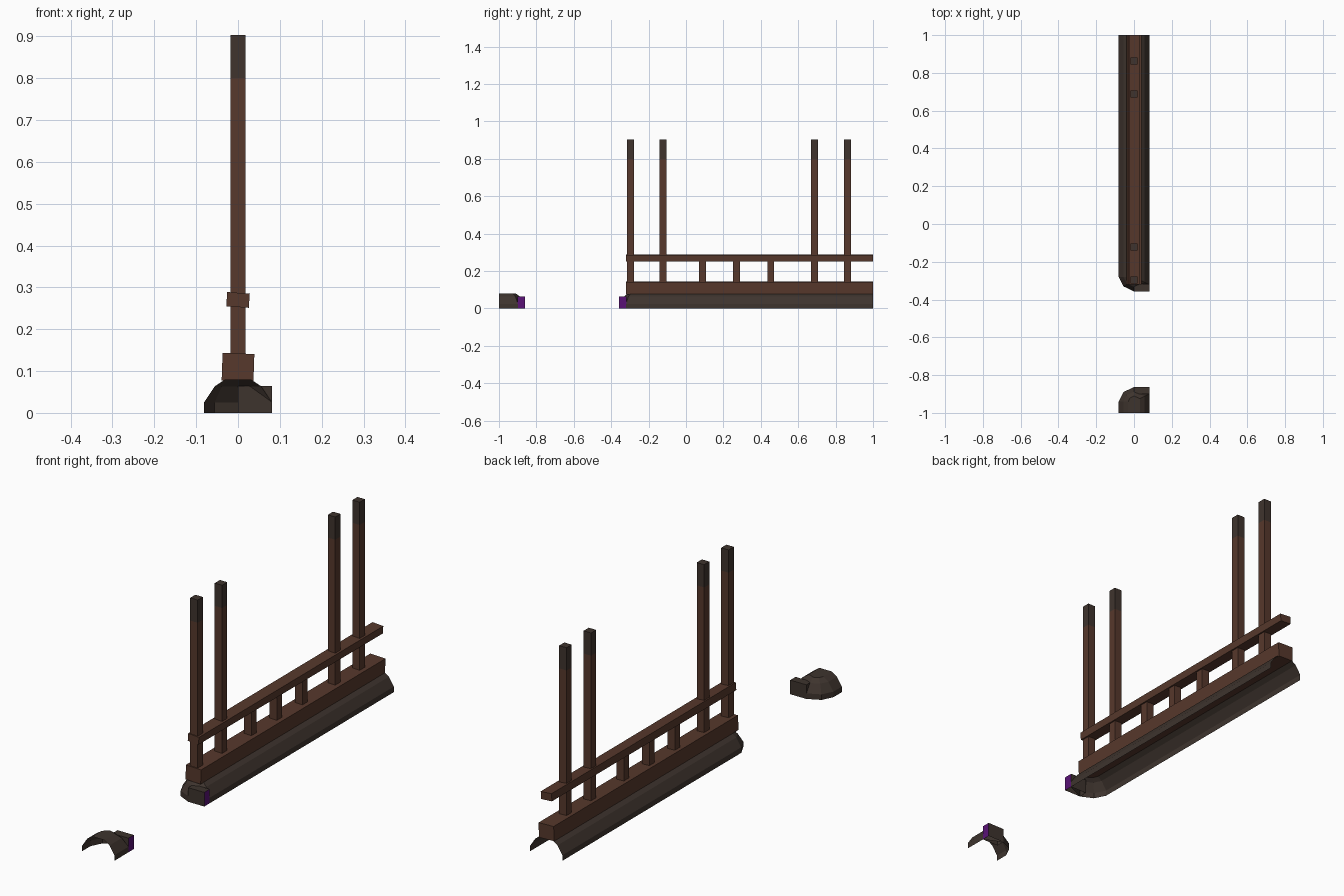
import bpy, bmesh, math
from mathutils import Matrix, Vector

cube = bpy.data.objects.get("Cube")
if cube:
    bpy.data.objects.remove(cube, do_unlink=True)


def material(name, rgb):
    m = bpy.data.materials.new(name)
    m.use_nodes = True
    m.diffuse_color = (*rgb, 1)
    m.node_tree.nodes["Principled BSDF"].inputs["Base Color"].default_value = (*rgb, 1)
    return m


WOOD = material("brown_wood", (0.095, 0.040, 0.025))
DARK = material("weathered_wood", (0.050, 0.034, 0.027))
STONE = material("dark_earth", (0.048, 0.034, 0.027))
PURPLE = material("purple_cap", (0.10, 0.006, 0.18))


def finish(name, bm, mats):
    mesh = bpy.data.meshes.new(name)
    bm.to_mesh(mesh)
    bm.free()
    for m in mats:
        mesh.materials.append(m)
    ob = bpy.data.objects.new(name, mesh)
    bpy.context.collection.objects.link(ob)
    return ob


def box_mesh(lo, hi, tilt=0):
    """Axis-aligned box, optionally rolled about its lengthwise axis."""
    lo, hi = Vector(lo), Vector(hi)
    bm = bmesh.new()
    bmesh.ops.create_cube(bm, size=1)
    place = (Matrix.Translation((lo + hi) / 2)
             @ Matrix.Rotation(math.radians(tilt), 4, 'Y')
             @ Matrix.Diagonal((*(hi - lo), 1)))
    bm.transform(place)
    return bm


def kerb(name, centre, end, side):
    """Hollow ridge, open below and at its far end, rounded at the near end."""
    levels = [(0.081, 0), (0.081, 0.025), (0.056, 0.063), (0.031, 0.08)]
    bm = bmesh.new()
    rings = []
    for r, z in levels:
        path = [(r, end), (r, centre + side * 0.5 * r), (0, centre + side * 0.95 * r),
                (-0.69 * r, centre + side * 0.62 * r), (-r, centre), (-r, end)]
        rings.append([bm.verts.new((x, y, z)) for x, y in path])
    for low, high in zip(rings, rings[1:]):
        for i in range(len(low) - 1):
            bm.faces.new((low[i], low[i + 1], high[i + 1], high[i]))
    bm.faces.new(rings[-1])
    bmesh.ops.recalc_face_normals(bm, faces=bm.faces)
    if sum(f.normal.z for f in bm.faces) < 0:
        bmesh.ops.reverse_faces(bm, faces=bm.faces)
    finish(name, bm, [STONE])


def stub(name, y0, y1):
    """Short side connector with a purple end, open below."""
    bm = box_mesh((0, y0, 0), (0.081, y1, 0.064))
    bm.normal_update()
    for f in bm.faces:
        f.material_index = int(f.normal.x > 0.9)
    bottom = [f for f in bm.faces if f.normal.z < -0.9]
    bmesh.ops.delete(bm, geom=bottom, context='FACES')
    finish(name, bm, [STONE, PURPLE])


# Ground ridges on both sides of the gap
kerb("long_ridge", -0.28, 1.0, -1)
stub("long_ridge_connector", -0.357, -0.318)
kerb("short_ridge", -0.94, -1.0, 1)
stub("short_ridge_connector", -0.9, -0.862)

# Horizontal timbers
finish("sill_beam", box_mesh((-0.038, -0.32, 0.076), (0.038, 1, 0.142), 2), [WOOD])
finish("hand_rail", box_mesh((-0.027, -0.32, 0.253), (0.027, 1, 0.287), 4), [WOOD])

# Tall posts with weathered tops
HALF = 0.0185
for i, y in enumerate((-0.297, -0.122, 0.688, 0.863)):
    bm = box_mesh((-HALF, y - HALF, 0.13), (HALF, y + HALF, 0.903))
    bmesh.ops.bisect_plane(bm, geom=bm.verts[:] + bm.edges[:] + bm.faces[:],
                           plane_co=(0, 0, 0.8), plane_no=(0, 0, 1))
    for f in bm.faces:
        f.material_index = int(f.calc_center_median().z > 0.8)
    finish(f"tall_post_{i + 1}", bm, [WOOD, DARK])

# Short balusters below the rail
for i, y in enumerate((0.088, 0.27, 0.453)):
    bm = box_mesh((-HALF, y - HALF, 0.13), (HALF, y + HALF, 0.26))
    finish(f"baluster_{i + 1}", bm, [WOOD])
